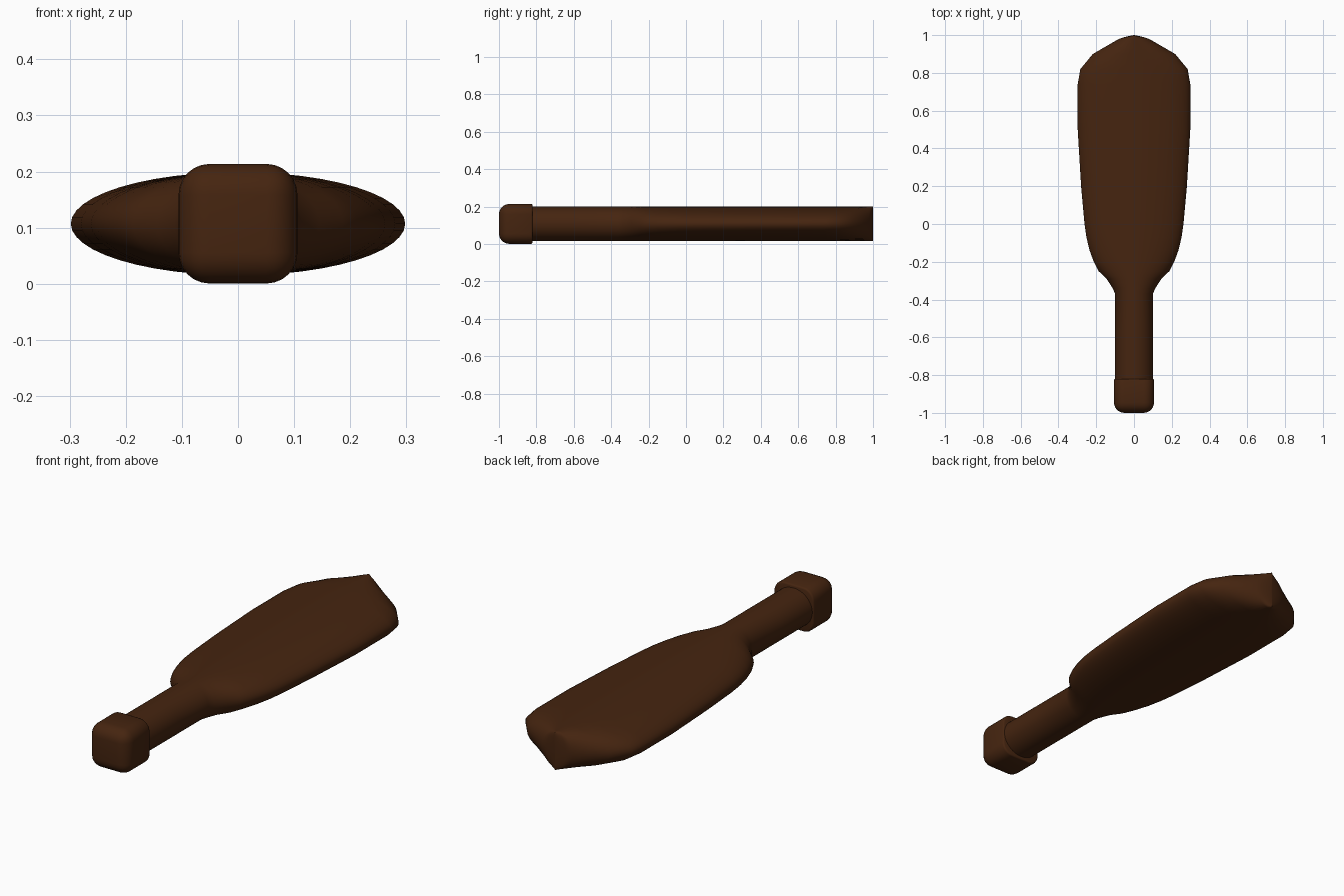
import bpy, bmesh, math

cube = bpy.data.objects.get("Cube")
if cube:
    bpy.data.objects.remove(cube, do_unlink=True)

SIDES = 48
MID_Z = 0.107       # centre height of the whole paddle
HALF_THICK = 0.092

wood = bpy.data.materials.new("dark_brown_wood")
wood.use_nodes = True
colour = (0.06, 0.018, 0.005, 1)
wood.diffuse_color = colour
wood.node_tree.nodes["Principled BSDF"].inputs["Base Color"].default_value = colour


def finish(bm, name, angle):
    """Turn a bmesh into a smooth-shaded wooden object."""
    bmesh.ops.recalc_face_normals(bm, faces=bm.faces)
    mesh = bpy.data.meshes.new(name)
    bm.to_mesh(mesh)
    bm.free()
    mesh.materials.append(wood)
    obj = bpy.data.objects.new(name, mesh)
    bpy.context.collection.objects.link(obj)
    bpy.ops.object.select_all(action='DESELECT')
    obj.select_set(True)
    bpy.context.view_layer.objects.active = obj
    bpy.ops.object.shade_smooth_by_angle(angle=math.radians(angle))
    return obj


# Shaft and blade: elliptical rings of constant thickness, (y, half width)
outline = [(-0.84, 0.1), (-0.6, 0.1), (-0.37, 0.1), (-0.34, 0.113),
           (-0.29, 0.145), (-0.25, 0.187), (-0.2, 0.213), (-0.14, 0.235),
           (-0.07, 0.252), (0.0, 0.262), (0.2, 0.28), (0.5, 0.298),
           (0.74, 0.298), (0.82, 0.284), (0.9, 0.218), (0.98, 0.08),
           (0.99, 0.05), (1.0, 0.002)]
bm = bmesh.new()
rings = []
for y, half_width in outline:
    ring = []
    for i in range(SIDES):
        a = 2 * math.pi * i / SIDES
        ring.append(bm.verts.new((half_width * math.cos(a), y,
                                  MID_Z + HALF_THICK * math.sin(a))))
    rings.append(ring)
for near, far in zip(rings, rings[1:]):
    for i in range(SIDES):
        j = (i + 1) % SIDES
        bm.faces.new((near[i], near[j], far[j], far[i]))
bm.faces.new(rings[0])
bm.faces.new(rings[-1])
finish(bm, "shaft_and_blade", 40)

# Grip cap: a block rounded on every edge except around the shaft side
bm = bmesh.new()
bmesh.ops.create_cube(bm, size=1)
for v in bm.verts:
    v.co = (v.co.x * 0.212, -0.91 + v.co.y * 0.18, MID_Z + v.co.z * 0.213)
rounded = [e for e in bm.edges if min(v.co.y for v in e.verts) < -0.9]
bmesh.ops.bevel(bm, geom=rounded, offset=0.055, segments=6,
                profile=0.5, affect='EDGES')
# Small softened rim where the cap meets the shaft
rim = [e for e in bm.edges if all(v.co.y > -0.821 for v in e.verts)]
bmesh.ops.bevel(bm, geom=rim, offset=0.008, segments=2,
                profile=0.5, affect='EDGES')
finish(bm, "grip_cap", 50)
